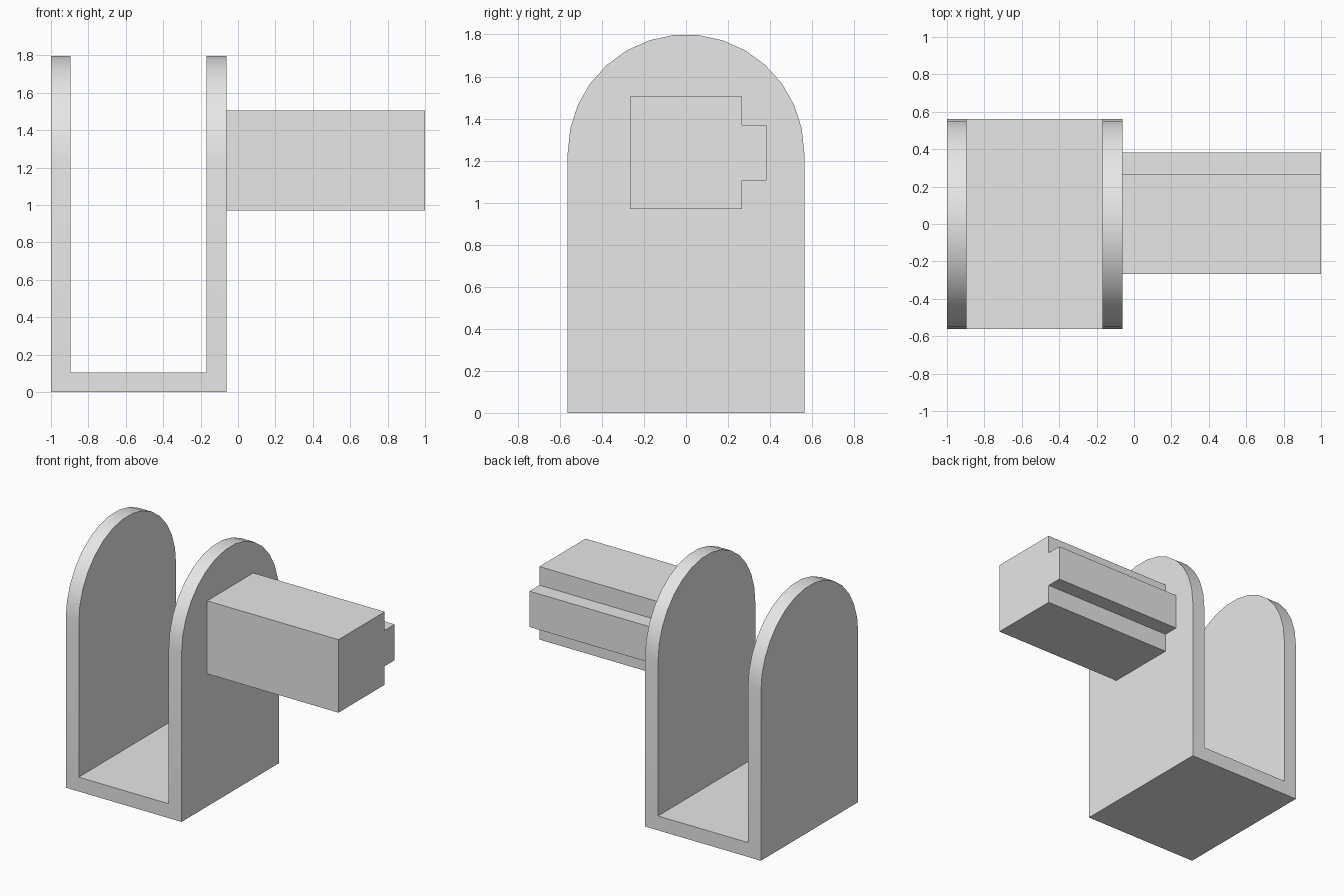
import bpy
import bmesh
from math import cos, sin, radians

if "Cube" in bpy.data.objects:
    bpy.data.objects.remove(bpy.data.objects["Cube"], do_unlink=True)

grey = bpy.data.materials.new("light grey")
grey.use_nodes = True
grey.diffuse_color = (0.8, 0.8, 0.8, 1)
grey.node_tree.nodes["Principled BSDF"].inputs["Base Color"].default_value = grey.diffuse_color


def extrude_along_x(name, profile, x0, x1):
    """Solid from a (y, z) profile swept from x0 to x1."""
    bm = bmesh.new()
    face = bm.faces.new([bm.verts.new((x0, y, z)) for y, z in profile])
    swept = bmesh.ops.extrude_face_region(bm, geom=[face])["geom"]
    moved = [v for v in swept if isinstance(v, bmesh.types.BMVert)]
    bmesh.ops.translate(bm, verts=moved, vec=(x1 - x0, 0, 0))
    bmesh.ops.recalc_face_normals(bm, faces=bm.faces)
    mesh = bpy.data.meshes.new(name)
    bm.to_mesh(mesh)
    bm.free()
    mesh.materials.append(grey)
    obj = bpy.data.objects.new(name, mesh)
    bpy.context.collection.objects.link(obj)
    return obj


def activate(obj):
    bpy.ops.object.select_all(action='DESELECT')
    obj.select_set(True)
    bpy.context.view_layer.objects.active = obj


RADIUS, AXIS_Z = 0.5625, 1.2375
WALL = 0.105
LEFT, RIGHT = -1.0, -0.0625
SEGMENTS = 15

# U-shaped bracket: arched block hollowed between its two cheeks
arch = [(RADIUS * cos(radians(180 * i / SEGMENTS)),
         AXIS_Z + RADIUS * sin(radians(180 * i / SEGMENTS)))
        for i in range(SEGMENTS + 1)]
bracket = extrude_along_x("bracket", [(-RADIUS, 0), (RADIUS, 0)] + arch, LEFT, RIGHT)
slot = extrude_along_x("slot_cutter", [(-1, WALL), (1, WALL), (1, 2), (-1, 2)],
                       LEFT + WALL, RIGHT - WALL)
slot.hide_render = True
cut = bracket.modifiers.new("slot", 'BOOLEAN')
cut.operation = 'DIFFERENCE'
cut.solver = 'EXACT'
cut.object = slot
activate(bracket)
bpy.ops.object.modifier_apply(modifier=cut.name)
bpy.data.objects.remove(slot, do_unlink=True)
bpy.ops.object.shade_smooth_by_angle(angle=radians(30))

# Square shaft with a key rib along its back
HALF, KEY_HALF, KEY_Y = 0.267, 0.131, 0.382
upper = [(KEY_Y, KEY_HALF), (HALF, KEY_HALF), (HALF, HALF), (-HALF, HALF)]
outline = upper + [(y, -z) for y, z in reversed(upper)]
extrude_along_x("keyed_shaft", [(y, AXIS_Z + z) for y, z in outline], RIGHT, 1.0)
